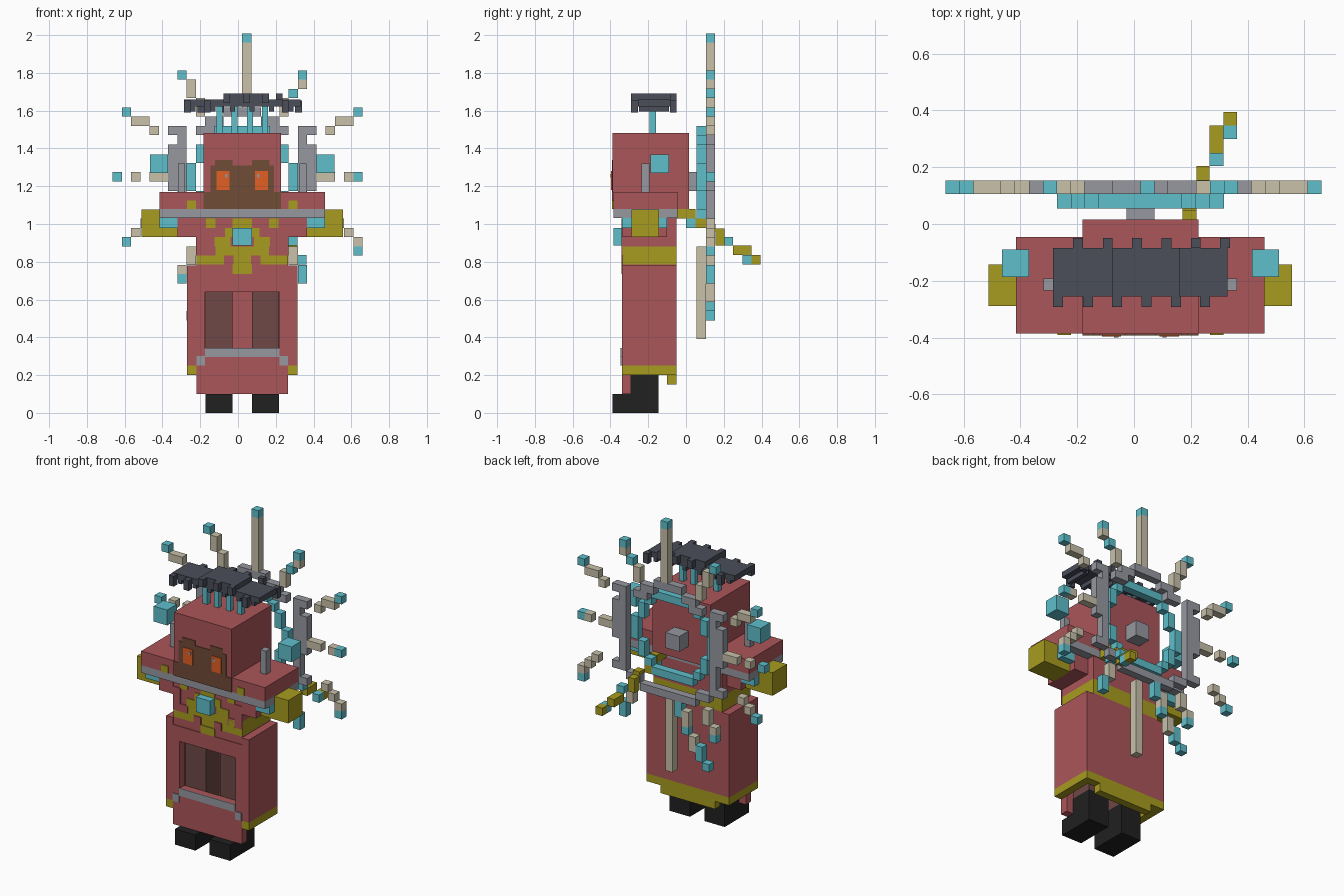
import bpy, bmesh

COLOURS = {
    "red": (0.41, 0.093, 0.102), "gold": (0.39, 0.33, 0.014), "cyan": (0.112, 0.52, 0.6),
    "grey": (0.305, 0.315, 0.352), "slate": (0.069, 0.076, 0.102), "bone": (0.578, 0.533, 0.402),
    "brown": (0.162, 0.072, 0.037), "orange": (0.76, 0.114, 0.017),
    "black": (0.015, 0.015, 0.015), "dark_red": (0.156, 0.065, 0.061)}
MATS = {}
for n, c in COLOURS.items():
    MATS[n] = bpy.data.materials.new(n)
    MATS[n].diffuse_color = (*c, 1)

C = 0.0225   # symmetry plane in x
V = 0.049    # block size


def part(name, boxes):
    """One object from boxes given as (x0, x1, y0, y1, z0, z1, colour)."""
    bm = bmesh.new()
    used = []
    for x0, x1, y0, y1, z0, z1, col in boxes:
        if col not in used:
            used.append(col)
        vs = bmesh.ops.create_cube(bm, size=1)["verts"]
        for v in vs:
            v.co.x = x0 if v.co.x < 0 else x1
            v.co.y = y0 if v.co.y < 0 else y1
            v.co.z = z0 if v.co.z < 0 else z1
        for f in {f for v in vs for f in v.link_faces}:
            f.material_index = used.index(col)
    me = bpy.data.meshes.new(name)
    bm.to_mesh(me)
    bm.free()
    for col in used:
        me.materials.append(MATS[col])
    ob = bpy.data.objects.new(name, me)
    bpy.context.collection.objects.link(ob)
    return ob


def both(boxes):
    """Boxes plus their mirror images about the centre plane."""
    return boxes + [(2 * C - b[1], 2 * C - b[0], *b[2:]) for b in boxes]


def cells(spec, y0, y1, col):
    """Blocks from (i0, i1, k0, k1) inclusive grid ranges in the xz plane."""
    return [(C + a * V, C + (b + 1) * V, y0, y1, c * V, (d + 1) * V, col) for a, b, c, d in spec]


def flip(spec):
    return spec + [(-1 - b, -1 - a, c, d) for a, b, c, d in spec]


# Boots and legs
part("boots", both([(-0.172, -0.028, -0.29, -0.145, 0, 0.2, "black"),
                    (-0.172, -0.028, -0.39, -0.29, 0, 0.1, "black")]))
part("legs", both([(-0.172, -0.028, -0.285, -0.145, 0.2, 0.735, "dark_red"),
                   (-0.172, -0.028, -0.29, -0.14, 0.735, 0.775, "black")]))

# Hollow skirt: side walls, back wall, front frame and hem
part("skirt_sides", both([(-0.27, -0.22, -0.34, -0.05, 0.25, 0.78, "red"),
                          (-0.27, -0.22, -0.34, -0.05, 0.2, 0.25, "gold")]))
part("skirt_back", [(-0.22, 0.265, -0.1, -0.05, 0.25, 0.78, "red"),
                    (-0.22, 0.265, -0.1, -0.05, 0.2, 0.25, "gold"),
                    (-0.17, 0.215, -0.1, -0.05, 0.15, 0.2, "gold")])
part("skirt_front", [(-0.22, 0.265, -0.34, -0.29, 0.1, 0.34, "red"),
                     (-0.22, 0.265, -0.34, -0.29, 0.64, 0.735, "red")]
     + both([(-0.22, -0.175, -0.34, -0.29, 0.34, 0.64, "red")]))
part("apron_trim", [(-0.175, 0.22, -0.346, -0.34, 0.295, 0.343, "grey")]
     + both([(-0.22, -0.175, -0.346, -0.34, 0.25, 0.3, "grey")]))

# Torso with gold belt and front pattern
part("torso", [(-0.22, 0.265, -0.335, -0.05, 0.88, 1.1, "red"),
               (-0.22, 0.265, -0.335, -0.05, 0.785, 0.88, "gold"),
               (-0.22, 0.265, -0.335, -0.05, 0.735, 0.785, "red")])
F0, F1 = -0.341, -0.335
part("torso_pattern", both([
    (-0.222, -0.12, F0, F1, 0.832, 0.882, "red"), (-0.222, -0.17, F0, F1, 0.88, 0.98, "red"),
    (-0.075, -0.025, F0, F1, 0.785, 0.832, "red"), (-0.17, -0.125, F0, F1, 0.83, 0.88, "gold"),
    (-0.125, -0.04, F0, F1, 0.88, 0.93, "gold"), (-0.07, -0.015, F0, F1, 0.93, 0.98, "gold"),
    (-0.17, -0.12, F0, F1, 0.98, 1.03, "gold")])
    + [(-0.028, 0.073, F0, F1, 0.98, 1.03, "gold"), (-0.028, 0.073, F0, F1, 0.735, 0.785, "gold")])
part("chest_gem", [(-0.028, 0.073, -0.385, -0.335, 0.885, 0.98, "cyan")])

# Cape over the shoulders, sleeves and hands
part("shoulder_cape", [(-0.415, 0.46, -0.385, -0.045, 1.08, 1.17, "red"),
                       (-0.415, 0.46, -0.385, -0.045, 1.032, 1.08, "grey")]
     + both([(-0.27, -0.222, -0.391, -0.385, 1.08, 1.125, "gold")]))
part("sleeves", both([(-0.415, -0.32, -0.34, -0.1, 0.98, 1.032, "cyan"),
                      (-0.32, -0.22, -0.34, -0.1, 0.93, 1.032, "red")]))
part("hands", both([(-0.512, -0.318, -0.288, -0.143, 0.93, 1.077, "gold")]))
part("shoulder_spikes", both([(-0.318, -0.28, -0.235, -0.192, 1.17, 1.32, "grey")]))
part("shoulder_gems", both([(-0.465, -0.37, -0.187, -0.09, 1.27, 1.368, "cyan")]))

# Head with face mask and eyes
part("head", [(-0.182, 0.227, -0.388, 0.015, 1.08, 1.482, "red")])
part("face", [(-0.182, 0.227, -0.392, -0.387, 1.08, 1.17, "brown"),
              (-0.145, 0.19, -0.392, -0.387, 1.17, 1.31, "brown")]
     + both([(-0.122, -0.03, -0.392, -0.387, 1.31, 1.34, "brown")]))
part("eyes", both([(-0.113, -0.045, -0.396, -0.391, 1.18, 1.28, "orange"),
                   (-0.07, -0.055, -0.399, -0.395, 1.245, 1.265, "grey")]))

# Toothed crown on thin posts
teeth = []
for x in (-0.285, -0.18, -0.077, 0.027, 0.13, 0.233):
    mid = -0.1 < x < 0.15
    lo, hi = (1.64, 1.69) if mid else (1.59, 1.655)
    teeth.append((x, x + 0.035, -0.292, -0.255, lo, hi, "slate"))
    teeth.append((x + 0.07, x + 0.105, -0.085, -0.05, lo, hi, "slate"))
    teeth.append((x + 0.035, x + 0.06, -0.25, -0.09, 1.595, 1.63, "slate"))
part("crown", teeth + [(-0.285, -0.075, -0.255, -0.085, 1.622, 1.658, "slate"),
                       (-0.075, 0.16, -0.255, -0.085, 1.622, 1.69, "slate"),
                       (0.16, 0.33, -0.255, -0.085, 1.622, 1.658, "slate")])
part("crown_posts", both([(x, x + 0.032, -0.192, -0.16, 1.48, 1.63, "cyan")
                          for x in (-0.115, -0.035)]))

# Halo: grey outer ring, cyan inner ring, hub
Y0, Y1, Y2 = 0.055, 0.105, 0.154
part("halo_ring", cells(
    [(-2, 1, 32, 32), (-2, 1, 18, 18)]
    + flip([(-4, -3, 31, 31), (-5, -4, 30, 30), (-7, -7, 20, 30), (-8, -8, 24, 28),
            (-8, -8, 30, 30), (-6, -5, 19, 19), (-4, -3, 18, 18), (-8, -8, 20, 20)]), Y1, Y2, "grey"))
part("halo_inner_ring", cells(
    [(-3, 2, 30, 30), (-3, 2, 20, 20)]
    + flip([(-4, -4, 29, 29), (-5, -5, 27, 28), (-6, -6, 24, 26),
            (-5, -5, 22, 23), (-4, -4, 21, 21)]), Y0, Y1, "cyan"))
part("halo_hub", [(-0.027, 0.072, 0.01, 0.105, 1.176, 1.274, "grey")])

# Halo rays
part("long_rays", cells([(0, 0, 33, 39)], Y1, Y2, "bone") + cells([(0, 0, 40, 40)], Y1, Y2 , "cyan")
     + cells([(0, 0, 8, 17)], Y0, Y1, "bone"))
part("short_rays", cells(
    flip([(-12, -11, 31, 31), (-10, -10, 30, 30), (-11, -11, 20, 20), (-12, -12, 25, 25),
          (-10, -9, 25, 25), (-5, -5, 32, 33), (-6, -6, 16, 17)])
    + [(-6, -6, 34, 35), (6, 6, 35, 35), (-12, -12, 19, 19), (11, 11, 19, 19), (12, 12, 18, 18),
       (-7, -7, 15, 15), (-3, -3, 15, 16), (-4, -4, 12, 13)], Y1, Y2, "bone"))
part("ray_tips", cells(
    flip([(-13, -13, 32, 32), (-7, -7, 36, 36), (-7, -7, 14, 14)])
    + [(5, 5, 34, 34), (-14, -14, 25, 25), (12, 12, 25, 25), (-13, -13, 18, 18), (12, 12, 17, 17),
       (6, 6, 15, 15), (-2, -2, 16, 17), (-3, -3, 14, 14), (-5, -5, 11, 12), (-6, -6, 10, 10)],
    Y1, Y2, "cyan"))

# Trailing chain behind the back
part("back_chain", [
    (0.17, 0.22, -0.05, 0.05, 1.03, 1.08, "gold"), (0.17, 0.22, 0, 0.05, 0.98, 1.03, "cyan"),
    (0.17, 0.22, 0.05, 0.105, 0.98, 1.03, "gold"), (0.22, 0.265, 0.105, 0.155, 0.96, 1.0, "gold"),
    (0.22, 0.265, 0.155, 0.205, 0.885, 0.975, "gold"), (0.265, 0.315, 0.205, 0.25, 0.885, 0.93, "cyan"),
    (0.265, 0.315, 0.25, 0.347, 0.835, 0.885, "gold"), (0.315, 0.363, 0.3, 0.347, 0.785, 0.835, "cyan"),
    (0.315, 0.363, 0.347, 0.395, 0.785, 0.835, "gold")])
